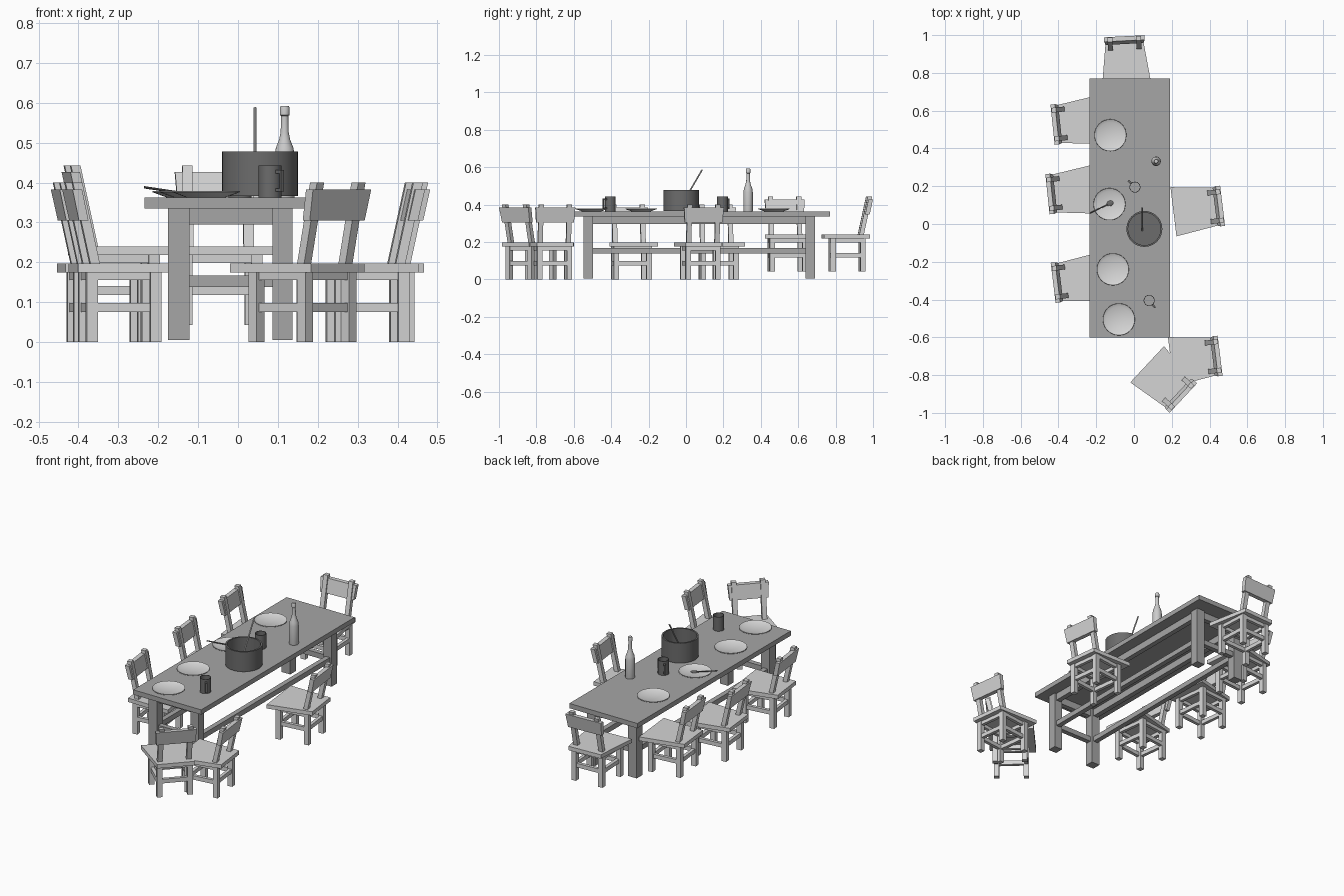
import bpy, bmesh, math
from mathutils import Vector, Matrix

if "Cube" in bpy.data.objects:
    bpy.data.objects.remove(bpy.data.objects["Cube"])


def material(name, v):
    m = bpy.data.materials.new(name)
    m.diffuse_color = (v, v, v, 1)
    m.use_nodes = True
    m.node_tree.nodes["Principled BSDF"].inputs["Base Color"].default_value = m.diffuse_color
    return m


LIGHT = material("pale wood", 0.66)
TABLE = material("mid grey wood", 0.38)
DARK = material("dark metal", 0.15)
PLATE = material("pale ceramic", 0.68)
GLASS = material("grey glass", 0.6)


def finish(name, bm, mat, smooth=False, matrix=None):
    bmesh.ops.recalc_face_normals(bm, faces=bm.faces)
    me = bpy.data.meshes.new(name)
    bm.to_mesh(me)
    bm.free()
    me.materials.append(mat)
    ob = bpy.data.objects.new(name, me)
    bpy.context.collection.objects.link(ob)
    if matrix:
        ob.matrix_world = matrix
    if smooth:
        bpy.context.view_layer.objects.active = ob
        ob.select_set(True)
        bpy.ops.object.shade_smooth_by_angle(angle=math.radians(35))
        ob.select_set(False)
    return ob


def prism(bm, low, high):
    """Hexahedron between two four-point loops."""
    a = [bm.verts.new(p) for p in low]
    b = [bm.verts.new(p) for p in high]
    bm.faces.new(a[::-1])
    bm.faces.new(b)
    for i in range(4):
        j = (i + 1) % 4
        bm.faces.new((a[i], a[j], b[j], b[i]))


def rect(x0, x1, y0, y1, z):
    return [(x0, y0, z), (x1, y0, z), (x1, y1, z), (x0, y1, z)]


def box(bm, x0, x1, y0, y1, z0, z1, lean=0.0):
    prism(bm, rect(x0, x1, y0, y1, z0), rect(x0, x1, y0 + lean, y1 + lean, z1))


def lathe(name, profile, mat, loc, segs=32, closed=False):
    bm = bmesh.new()
    vs = [bm.verts.new((r, 0, z)) for r, z in profile]
    n = len(vs)
    es = [bm.edges.new((vs[i], vs[(i + 1) % n])) for i in range(n if closed else n - 1)]
    bmesh.ops.spin(bm, geom=vs + es, cent=(0, 0, 0), axis=(0, 0, 1),
                   angle=2 * math.pi, steps=segs, use_duplicate=False)
    bmesh.ops.remove_doubles(bm, verts=bm.verts, dist=1e-5)
    return finish(name, bm, mat, True, Matrix.Translation(loc))


def rod(name, p, q, r, mat):
    p, q = Vector(p), Vector(q)
    bm = bmesh.new()
    bmesh.ops.create_cone(bm, cap_ends=True, segments=10, radius1=r, radius2=r,
                          depth=(q - p).length)
    rot = (q - p).to_track_quat('Z', 'Y').to_matrix().to_4x4()
    return finish(name, bm, mat, True, Matrix.Translation((p + q) / 2) @ rot)


# Table: top, legs, aprons, low stretchers
bm = bmesh.new()
box(bm, -0.235, 0.19, -0.6, 0.77, 0.335, 0.362)
finish("table_top", bm, TABLE)
bm = bmesh.new()
for x0, x1 in ((-0.175, -0.122), (0.086, 0.137)):
    for y0, y1 in ((-0.547, -0.497), (0.64, 0.69)):
        box(bm, x0, x1, y0, y1, 0.005, 0.335)
finish("table_legs", bm, TABLE)
bm = bmesh.new()
for z0, z1 in ((0.295, 0.335), (0.138, 0.167)):
    for y in (-0.522, 0.665):
        box(bm, -0.122, 0.086, y - 0.014, y + 0.014, z0, z1)
    for x in (-0.149, 0.112):
        box(bm, x - 0.014, x + 0.014, -0.497, 0.64, z0, z1)
finish("table_rails", bm, TABLE)


# Chair: local front is -y
def chair(x, y, z, deg):
    m = Matrix.Translation((x, y, z)) @ Matrix.Rotation(math.radians(deg), 4, 'Z')
    bm = bmesh.new()
    outline = [(-0.131, -0.125), (0.131, -0.125), (0.098, 0.122), (-0.098, 0.122)]
    prism(bm, [(a, b, 0.175) for a, b in outline], [(a, b, 0.197) for a, b in outline])
    finish("chair_seat", bm, LIGHT, matrix=m)
    bm = bmesh.new()
    h = 0.014
    fx, bx, fy, by = 0.088, 0.08, -0.075, 0.085
    for s in (-1, 1):
        for lx, ly in ((fx, fy), (bx, by)):
            box(bm, s * lx - h, s * lx + h, ly - h, ly + h, 0, 0.175)
        for z0, z1 in ((0.075, 0.098), (0.155, 0.175)):
            c = s * 0.084
            box(bm, c - 0.009, c + 0.009, fy + h, by - h, z0, z1)
    for ly, lx in ((fy, fx), (by, bx)):
        for z0, z1 in ((0.075, 0.098), (0.155, 0.175)):
            box(bm, h - lx, lx - h, ly - 0.009, ly + 0.009, z0, z1)
    finish("chair_legs", bm, LIGHT, matrix=m)
    bm = bmesh.new()
    for s in (-1, 1):
        box(bm, s * 0.076 - 0.013, s * 0.076 + 0.013, 0.064, 0.088, 0.19, 0.4, 0.046)
    finish("chair_back_posts", bm, LIGHT, matrix=m)
    bm = bmesh.new()
    prism(bm, rect(-0.101, 0.101, 0.096, 0.12, 0.305),
          rect(-0.107, 0.107, 0.113, 0.137, 0.383))
    finish("chair_back_panel", bm, LIGHT, matrix=m)


for spot in ((-0.045, 0.857, 0.043, 3), (-0.295, 0.54, 0.043, 96),
             (-0.322, 0.172, 0, 96), (-0.292, -0.295, 0, 97),
             (0.333, 0.08, 0, -83), (0.32, -0.714, 0, -83),
             (0.161, -0.828, 0, -133)):
    chair(*spot)

# Plates
for x, y in ((-0.125, 0.47), (-0.13, 0.105), (-0.112, -0.24), (-0.08, -0.505)):
    lathe("plate", [(0, 0), (0.05, 0), (0.085, 0.013), (0.084, 0.016),
                    (0.068, 0.008), (0, 0.006)], PLATE, (x, y, 0.363))

# Cooking pot with spoon handle
lathe("pot", [(0, 0), (0.095, 0), (0.095, 0.112), (0.086, 0.112), (0.086, 0.01),
              (0, 0.01)], DARK, (0.055, -0.026, 0.366), 40)
rod("pot_spoon", (0.043, -0.035, 0.378), (0.043, 0.087, 0.587), 0.004, GLASS)

# Bottle
lathe("bottle", [(0, 0), (0.024, 0), (0.025, 0.004), (0.025, 0.105), (0.022, 0.125),
                 (0.014, 0.145), (0.010, 0.165), (0.009, 0.205), (0.012, 0.207),
                 (0.012, 0.226), (0.010, 0.23), (0, 0.23)], GLASS, (0.117, 0.332, 0.362), 24)

# Mugs: open tubes with square handles
for x, y, deg in ((0.005, 0.195, 135), (0.08, -0.405, -50)):
    lathe("mug", [(0.029, 0), (0.029, 0.08), (0.026, 0.08), (0.026, 0)], DARK,
          (x, y, 0.363), 24, True)
    bm = bmesh.new()
    box(bm, 0.027, 0.05, -0.005, 0.005, 0.06, 0.068)
    box(bm, 0.027, 0.05, -0.005, 0.005, 0.014, 0.022)
    box(bm, 0.043, 0.05, -0.005, 0.005, 0.022, 0.06)
    finish("mug_handle", bm, DARK,
           matrix=Matrix.Translation((x, y, 0.363)) @ Matrix.Rotation(math.radians(deg), 4, 'Z'))

# Spoon on a plate
rod("spoon_handle", (-0.135, 0.105, 0.373), (-0.235, 0.057, 0.388), 0.003, DARK)
bm = bmesh.new()
bmesh.ops.create_uvsphere(bm, u_segments=16, v_segments=8, radius=0.016,
                          matrix=Matrix.Diagonal((1.15, 0.9, 0.25, 1)))
finish("spoon_bowl", bm, DARK, True, Matrix.Translation((-0.127, 0.109, 0.373))
       @ Matrix.Rotation(math.radians(25), 4, 'Z'))
